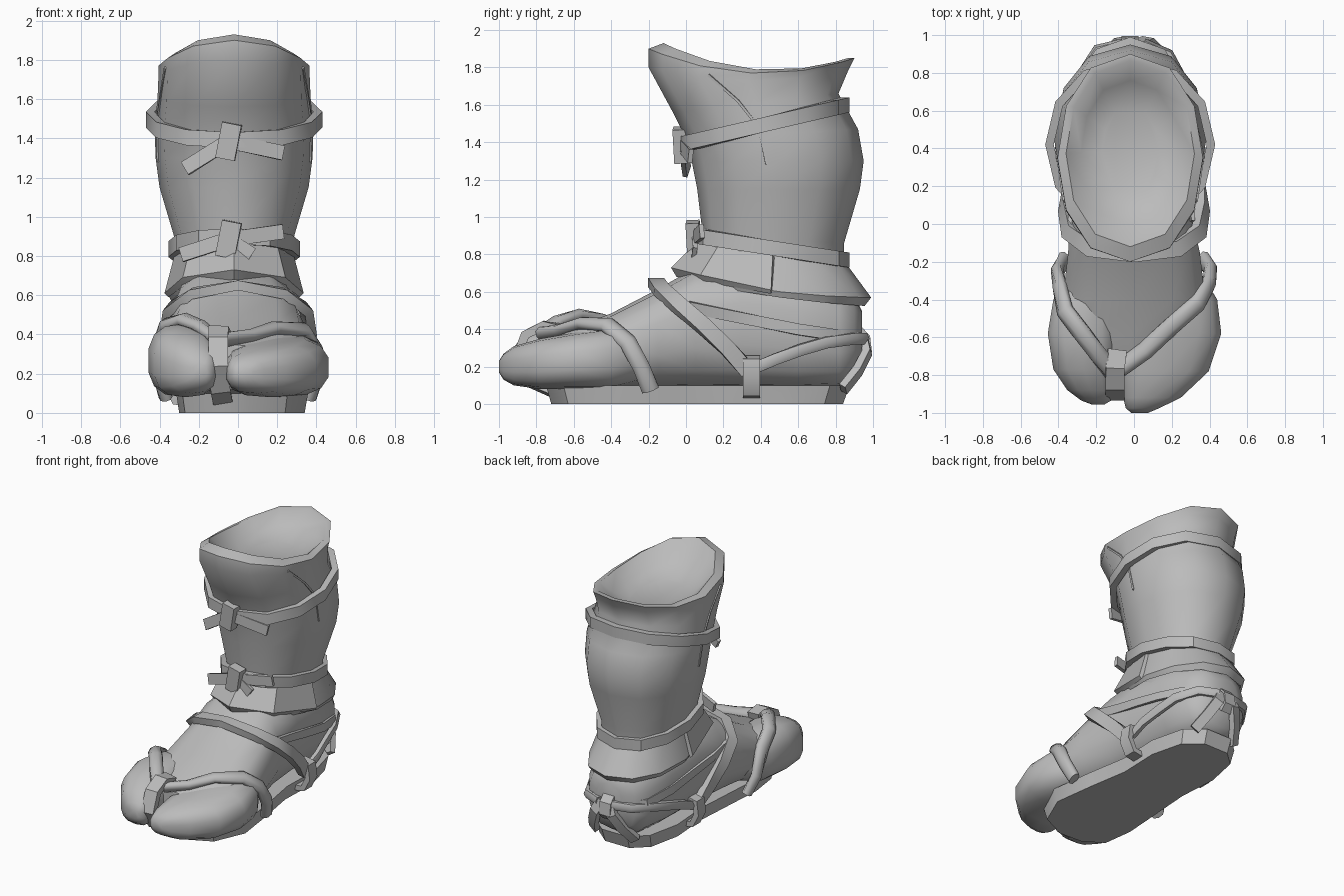
import bpy, bmesh
from math import sin, cos, pi, radians
from mathutils import Vector
from mathutils.bvhtree import BVHTree

cube = bpy.data.objects.get("Cube")
if cube:
    bpy.data.objects.remove(cube, do_unlink=True)

grey = bpy.data.materials.new("plain grey")
grey.use_nodes = True
grey.diffuse_color = (0.5, 0.5, 0.5, 1)
grey.node_tree.nodes["Principled BSDF"].inputs["Base Color"].default_value = (0.5, 0.5, 0.5, 1)
CX = -0.02


def loft(name, rings, wrap=True, loop=False, angle=35):
    """Skin a list of equal-length point rings."""
    bm = bmesh.new()
    rows = [[bm.verts.new(p) for p in r] for r in rings]
    n = len(rows[0])
    pairs = list(zip(rows, rows[1:])) + ([(rows[-1], rows[0])] if loop else [])
    for a, b in pairs:
        for i in range(n if wrap else n - 1):
            j = (i + 1) % n
            bm.faces.new((a[i], a[j], b[j], b[i]))
    if not loop:
        bm.faces.new(rows[0])
        bm.faces.new(rows[-1])
    elif not wrap:
        bm.faces.new([r[0] for r in rows])
        bm.faces.new([r[-1] for r in rows])
    bmesh.ops.recalc_face_normals(bm, faces=bm.faces)
    me = bpy.data.meshes.new(name)
    bm.to_mesh(me)
    bm.free()
    me.materials.append(grey)
    ob = bpy.data.objects.new(name, me)
    bpy.context.collection.objects.link(ob)
    bpy.ops.object.select_all(action='DESELECT')
    ob.select_set(True)
    bpy.context.view_layer.objects.active = ob
    bpy.ops.object.shade_smooth_by_angle(angle=radians(angle))
    return ob


def soft(v, power):
    return abs(v) ** power * (1 if v > 0 else -1)


def oval(yf, zf, yb, zb, rx, zm=None, n=12, span=None):
    """Level or tilted ring given by its front, back and side heights."""
    zm = (zf + zb) / 2 if zm is None else zm
    if span:
        ts = [-span + 2 * span * i / (n - 1) for i in range(n)]
    else:
        ts = [2 * pi * i / n for i in range(n)]
    return [Vector((CX + rx * soft(sin(t), .88), (yf + yb) / 2 - (yb - yf) / 2 * cos(t),
                    zm + cos(t) * (zf - zb) / 2 + cos(t) ** 2 * ((zf + zb) / 2 - zm)))
            for t in ts]


def section(y, cx, rx, zb, zt, n=14, power=.75):
    """Rounded cross-section standing across the foot."""
    return [Vector((cx + rx * soft(cos(t), power), y,
                    (zb + zt) / 2 + (zt - zb) / 2 * soft(sin(t), power)))
            for t in (2 * pi * (i + 0.5) / n for i in range(n))]


# Shaft with a shallow bowl in its open top
shaft = loft("shaft", [oval(*r) for r in (
    (.14, .4, .84, .4, .26), (.12, .65, .84, .65, .28), (.09, .9, .845, .86, .30),
    (.06, 1.15, .93, 1.15, .38), (.03, 1.3, .95, 1.3, .4), (0, 1.42, .92, 1.47, .405),
    (-.07, 1.56, .815, 1.66, .39), (-.2, 1.8, .87, 1.79, .385, 1.73),
    (-.2, 1.9, .9, 1.85, .385, 1.77), (-.12, 1.93, .865, 1.85, .34, 1.79),
    (0, 1.8, .76, 1.76, .26, 1.72), (.14, 1.71, .62, 1.69, .15))], angle=55)

# Foot and the two split toe lobes
foot = loft("foot", [section(*r) for r in (
    (.94, CX, .1, .28, .5), (.9, CX, .19, .14, .58), (.82, CX, .25, .09, .64),
    (.6, CX, .29, .08, .72), (.3, CX, .31, .08, .78), (.05, CX, .33, .08, .73),
    (-.15, 0, .355, .08, .615), (-.4, 0, .385, .08, .485), (-.6, -.02, .34, .09, .41),
    (-.74, -.05, .2, .12, .35))], angle=50)
wide_toe = loft("wide_toe_lobe", [section(*r) for r in (
    (-.1, .14, .12, .16, .4), (-.4, .2, .245, .08, .41), (-.58, .205, .262, .08, .385),
    (-.78, .165, .235, .08, .35), (-.92, .095, .155, .1, .31), (-.975, .045, .09, .13, .27),
    (-1, .03, .045, .17, .23))], angle=70)
round_toe = loft("round_toe_lobe", [section(*r) for r in (
    (-.1, -.14, .12, .16, .4), (-.4, -.255, .175, .08, .44), (-.58, -.27, .19, .08, .455),
    (-.77, -.265, .165, .08, .41), (-.88, -.23, .125, .1, .35), (-.935, -.2, .08, .14, .29),
    (-.955, -.19, .035, .18, .25))], angle=70)

# Flat sole
right_edge = [(.05, -.72), (.24, -.63), (.34, -.4), (.3, -.1), (.25, .2), (.26, .5), (.2, .74), (.08, .84)]
left_edge = [(-.12, .84), (-.23, .74), (-.28, .5), (-.26, .2), (-.28, -.1), (-.3, -.4), (-.27, -.62), (-.13, -.71)]
outline = right_edge + left_edge
loft("sole", [[Vector((x, y, 0)) for x, y in outline],
              [Vector((x * 1.05, y * 1.04, .1)) for x, y in outline]])


# Bands round the leg and flared ankle cuffs
def band(name, rings, **kw):
    loft(name, [oval(*r, **kw) for r in rings], wrap="span" not in kw, loop=True)


def strap_band(name, yf, zf, yb, zb, rx, h=.04, t=.045):
    band(name, [(yf, zf - h, yb, zb - h, rx), (yf, zf + h, yb, zb + h, rx),
                (yf + t, zf + h, yb - t, zb + h, rx - t), (yf + t, zf - h, yb - t, zb - h, rx - t)])


strap_band("upper_band", -.035, 1.39, .875, 1.6, .45)
strap_band("lower_band", .035, .9, .875, .77, .335)
band("ankle_cuff", [(.11, .82, .85, .76, .29), (.03, .68, .99, .57, .335, .6),
                    (.05, .65, .955, .525, .32, .57), (.14, .72, .82, .7, .26)])
band("front_ankle_flap", [(.06, .87, .87, .77, .3), (-.08, .73, .99, .53, .355, .61),
                          (-.05, .68, .96, .5, .335, .59), (.12, .8, .85, .74, .27)],
     span=pi / 2, n=5)

# Surface that the foot straps lie on
verts, faces = [], []
for ob in (shaft, foot, wide_toe, round_toe):
    base = len(verts)
    verts += [v.co.copy() for v in ob.data.vertices]
    faces += [[base + i for i in p.vertices] for p in ob.data.polygons]
surface = BVHTree.FromPolygons(verts, faces)


def strap(name, path, w=.08, t=.03, centre=(0, None, .25), snap=True, sides=4):
    """Sweep a flat or round strap along a path, lifted clear of the foot."""
    pts, hubs = [], []
    for p in map(Vector, path):
        hub = Vector([p[i] if c is None else c for i, c in enumerate(centre)])
        d = (p - hub).normalized()
        hit = surface.ray_cast(hub + d * 1.5, -d)[0] if snap else None
        if hit:
            p = hub + d * max((hit - hub).dot(d) + t * .3, (p - hub).length - t * .2)
        pts.append(p)
        hubs.append(hub)
    rings = []
    for i, p in enumerate(pts):
        tan = (pts[min(i + 1, len(pts) - 1)] - pts[max(i - 1, 0)]).normalized()
        out = p - hubs[i]
        out = (out - tan * out.dot(tan)).normalized()
        side = tan.cross(out)
        r = .7071 if sides == 4 else 1
        rings.append([p + side * cos(a) * w / 2 / r + out * sin(a) * t / 2 / r
                      for a in (2 * pi * (k + .5) / sides for k in range(sides))])
    return loft(name, rings, angle=35 if sides == 4 else 65)


# Round straps over the toes, gathered between the lobes
strap("wide_toe_strap", [(.38, -.19, .07), (.42, -.24, .2), (.4, -.31, .33), (.3, -.42, .38),
                         (.18, -.55, .39), (.06, -.67, .39), (-.09, -.77, .38)],
      w=.1, t=.07, centre=(.15, None, .2), sides=8)
strap("round_toe_strap", [(-.38, -.19, .07), (-.42, -.25, .2), (-.4, -.34, .38), (-.36, -.46, .44),
                          (-.27, -.58, .46), (-.19, -.69, .44), (-.11, -.78, .39)],
      w=.1, t=.07, centre=(-.2, None, .2), sides=8)
strap("toe_divider_strap", [(-.09, -.67, .4), (-.1, -.76, .42), (-.1, -.86, .37), (-.1, -.91, .24),
                            (-.09, -.84, .12), (-.08, -.72, .07)],
      w=.1, t=.05, centre=(-.1, -.6, .2), snap=False)

# Instep strap over the arch
half = [(.32, .33, .18), (.35, .22, .3), (.365, .09, .42), (.345, -.04, .53), (.23, -.13, .61)]
strap("instep_strap", half + [(0, -.16, .65)] + [(-x, y, z) for x, y, z in reversed(half)],
      w=.085, t=.05, snap=False)

# Side loops and straps running back to the heel
for s, label in ((1, "left"), (-1, "right")):
    strap(label + "_sole_loop", [(s * .24, .35, .05), (s * .32, .35, .06), (s * .36, .35, .14),
                                 (s * .35, .35, .23), (s * .28, .35, .24)],
          w=.09, t=.04, snap=False, centre=(0, None, .15))
    strap(label + "_heel_strap", [(s * .33, .36, .19), (s * .33, .48, .24), (s * .3, .62, .29),
                                  (s * .27, .76, .33), (s * .18, .89, .35), (s * .05, .95, .35)],
          w=.07, t=.055, centre=(0, .4, None), sides=6)
    strap(label + "_ankle_strap", [(s * .3, .02, .52), (s * .3, .2, .48), (s * .3, .4, .44),
                                   (s * .29, .6, .4), (s * .24, .8, .37), (s * .1, .92, .35)],
          w=.06, t=.02, centre=(0, .4, None))
    strap(label + "_heel_tail", [(s * .03, .95, .36), (s * .07, .97, .28), (s * .12, .92, .18),
                                 (s * .17, .84, .08)],
          w=.07, t=.04, centre=(0, .5, .25), snap=False)
    # Overlapping seam on the side of the shaft
    strap(label + "_shaft_seam", [(CX + s * .3, .16, 1.76), (CX + s * .34, .29, 1.62),
                                  (CX + s * .36, .39, 1.48), (CX + s * .36, .43, 1.28)],
          w=.014, t=.01, centre=(CX, .4, None))
strap("heel_knot", [(CX, .93, .4), (CX, .97, .36), (CX, .98, .28), (CX, .94, .24)],
      w=.09, t=.03, centre=(CX, .5, .3), snap=False)


# Tied bows on the front of both bands
def bow(name, y, z, tails):
    for i, (x, dy, dz) in enumerate(tails):
        strap(f"{name}_tail_{i + 1}", [(-.05, y, z), (-.05 + x, y + dy, z + dz)],
              w=.075, t=.025, centre=(CX, .45, None), snap=False)
    strap(name + "_knot", [(-.065, y, z - .09), (-.03, y - .01, z + .09)],
          w=.1, t=.07, centre=(CX, .45, z), snap=False)


bow("upper_bow", -.025, 1.385, [(-.22, .03, -.14), (.28, .05, -.06)])
bow("lower_bow", .045, .885, [(-.24, .03, -.08), (.28, .04, .04), (.12, .0, -.08)])
